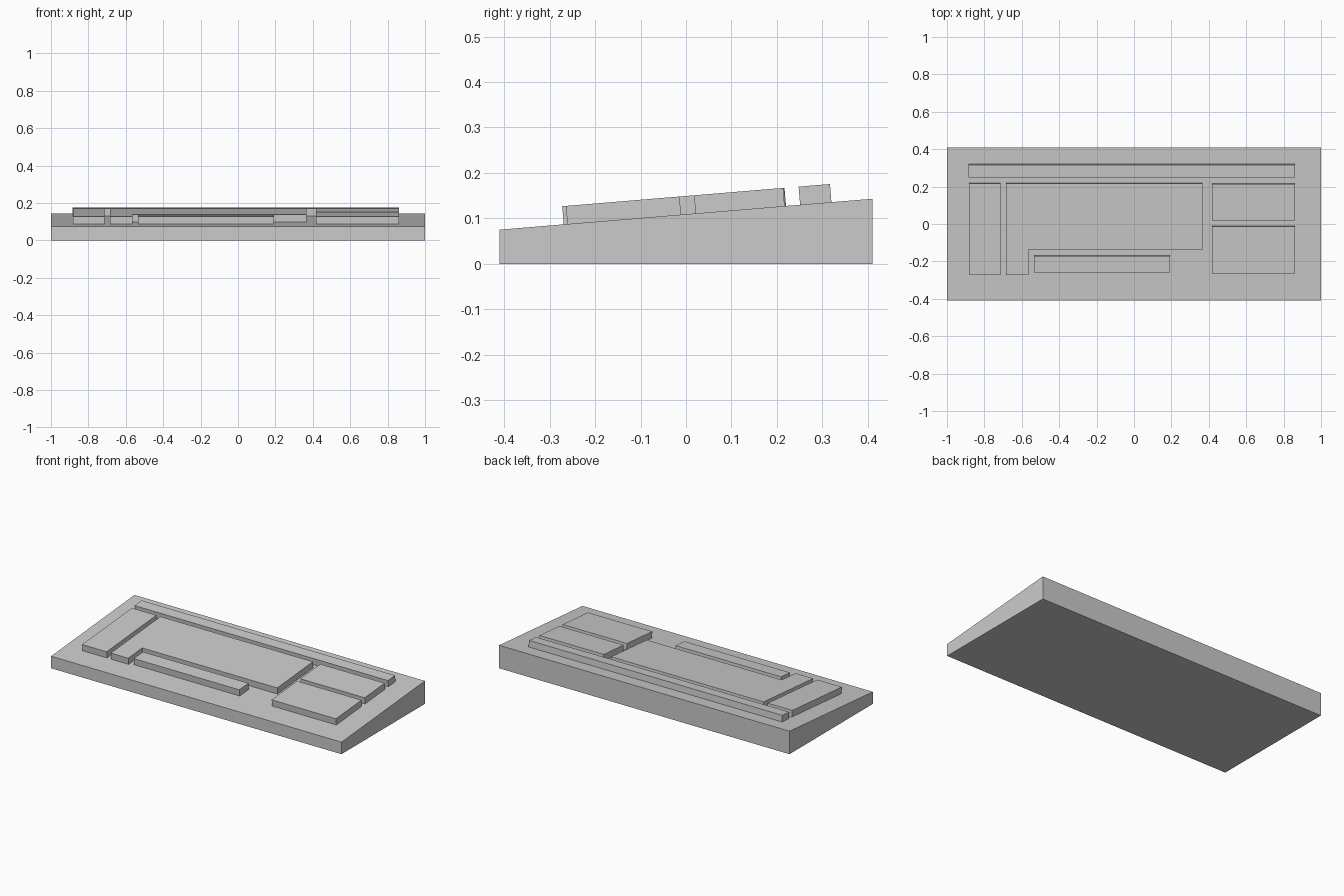
import bpy
import bmesh
from mathutils import Vector

if "Cube" in bpy.data.objects:
    bpy.data.objects.remove(bpy.data.objects["Cube"])

HALF_Y, Z_FRONT, Z_BACK = 0.41, 0.075, 0.143
SLOPE = (Z_BACK - Z_FRONT) / (2 * HALF_Y)
LIFT = Vector((0, -SLOPE, 1)).normalized() * 0.04   # key height, square to the deck


def deck_z(y):
    return Z_FRONT + (y + HALF_Y) * SLOPE


def extrude(name, outline, offset):
    """Closed solid from a flat outline swept along an offset."""
    bm = bmesh.new()
    face = bm.faces.new([bm.verts.new(p) for p in outline])
    swept = bmesh.ops.extrude_face_region(bm, geom=[face], use_keep_orig=True)
    verts = [v for v in swept["geom"] if isinstance(v, bmesh.types.BMVert)]
    bmesh.ops.translate(bm, verts=verts, vec=offset)
    bmesh.ops.recalc_face_normals(bm, faces=bm.faces)
    mesh = bpy.data.meshes.new(name)
    bm.to_mesh(mesh)
    bm.free()
    obj = bpy.data.objects.new(name, mesh)
    bpy.context.collection.objects.link(obj)
    return obj


def key_block(name, points):
    extrude(name, [(x, y, deck_z(y)) for x, y in points], LIFT)


def rect(x0, x1, y0, y1):
    return [(x0, y0), (x1, y0), (x1, y1), (x0, y1)]


# Wedge-shaped body
extrude("keyboard_base",
        [(-1, -HALF_Y, 0), (-1, HALF_Y, 0), (-1, HALF_Y, Z_BACK), (-1, -HALF_Y, Z_FRONT)],
        Vector((2, 0, 0)))

# Raised rectangular key groups
blocks = {
    "function_row": (-0.885, 0.86, 0.251, 0.32),
    "left_key_block": (-0.883, -0.714, -0.269, 0.22),
    "space_bar": (-0.535, 0.192, -0.257, -0.168),
    "right_upper_block": (0.417, 0.86, 0.021, 0.217),
    "right_lower_block": (0.417, 0.86, -0.261, -0.011),
}
for name, bounds in blocks.items():
    key_block(name, rect(*bounds))

# L-shaped main key group
key_block("main_key_block", [(-0.685, -0.269), (-0.565, -0.269), (-0.565, -0.132),
                             (0.365, -0.132), (0.365, 0.219), (-0.685, 0.219)])
